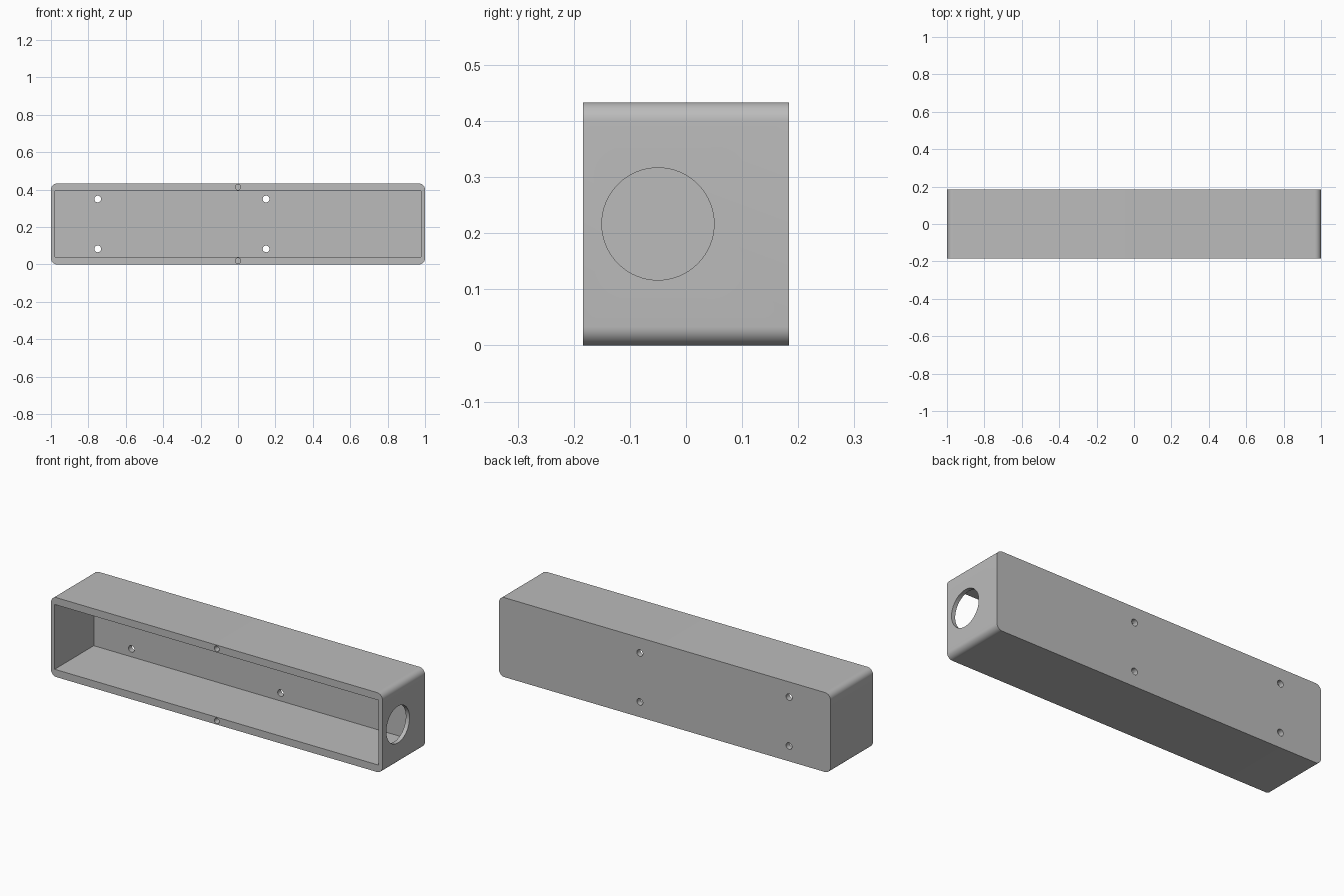
import bpy
from math import pi, radians

# Remove the default cube
cube = bpy.data.objects.get("Cube")
if cube:
    bpy.data.objects.remove(cube, do_unlink=True)

LENGTH, DEPTH, HEIGHT = 2.0, 0.3667, 0.4333
FRONT, BACK, MID = -DEPTH / 2, DEPTH / 2, HEIGHT / 2
END_WALL, SIDE_WALL, BACK_WALL = 0.0225, 0.04, 0.03

gray = bpy.data.materials.new("plain gray")
gray.use_nodes = True
color = (0.5, 0.5, 0.5, 1)
gray.diffuse_color = color
gray.node_tree.nodes["Principled BSDF"].inputs["Base Color"].default_value = color


def box(name, x, y, z):
    """Box spanning the given (low, high) ranges."""
    spans = (x, y, z)
    bpy.ops.mesh.primitive_cube_add(size=1, location=[sum(s) / 2 for s in spans])
    obj = bpy.context.object
    obj.name = name
    obj.scale = [s[1] - s[0] for s in spans]
    bpy.ops.object.transform_apply(location=True, rotation=False, scale=True)
    obj.data.materials.append(gray)
    return obj


def drill(name, radius, depth, location, rotation, sides=32):
    bpy.ops.mesh.primitive_cylinder_add(
        vertices=sides, radius=radius, depth=depth, location=location, rotation=rotation)
    obj = bpy.context.object
    obj.name = name
    obj.data.materials.append(gray)
    return obj


# Housing with its four long-face corners rounded
housing = box("housing", (-LENGTH / 2, LENGTH / 2), (FRONT, BACK), (0, HEIGHT))
weights = housing.data.attributes.new("bevel_weight_edge", "FLOAT", "EDGE")
for edge in housing.data.edges:
    a, b = (housing.data.vertices[i].co for i in edge.vertices)
    weights.data[edge.index].value = float(abs(a.y - b.y) > DEPTH / 2)
bevel = housing.modifiers.new("round corners", "BEVEL")
bevel.limit_method = "WEIGHT"
bevel.width = 0.0333
bevel.segments = 10

# Open-front cavity
inner = LENGTH / 2 - END_WALL
cutters = [box("cavity_cutter", (-inner, inner), (FRONT - 0.1, BACK - BACK_WALL),
               (SIDE_WALL, HEIGHT - SIDE_WALL))]

# Round port through the +x end
cutters.append(drill("port_cutter", 0.1, 0.2, (LENGTH / 2, -0.05, MID),
                     (0, pi / 2, 0), 64))

# Mounting holes through the back, blind screw holes in the front rim
for side in (-1, 1):
    for x in (-0.75, 0.15):
        cutters.append(drill("mount_hole_cutter", 0.018, 0.1,
                             (x, BACK, MID + side * 0.1333), (pi / 2, 0, 0)))
    cutters.append(drill("screw_hole_cutter", 0.0145, 0.2,
                         (0, FRONT, MID + side * 0.1967), (pi / 2, 0, 0)))

for cutter in cutters:
    cut = housing.modifiers.new(cutter.name, "BOOLEAN")
    cut.operation = "DIFFERENCE"
    cut.solver = "EXACT"
    cut.object = cutter
    cutter.hide_render = True
    cutter.hide_set(True)

# Bake the cuts, then smooth the rounded surfaces
bpy.ops.object.select_all(action="DESELECT")
housing.select_set(True)
bpy.context.view_layer.objects.active = housing
for name in [m.name for m in housing.modifiers]:
    bpy.ops.object.modifier_apply(modifier=name)
for cutter in cutters:
    bpy.data.objects.remove(cutter, do_unlink=True)
bpy.ops.object.shade_smooth_by_angle(angle=radians(30))
